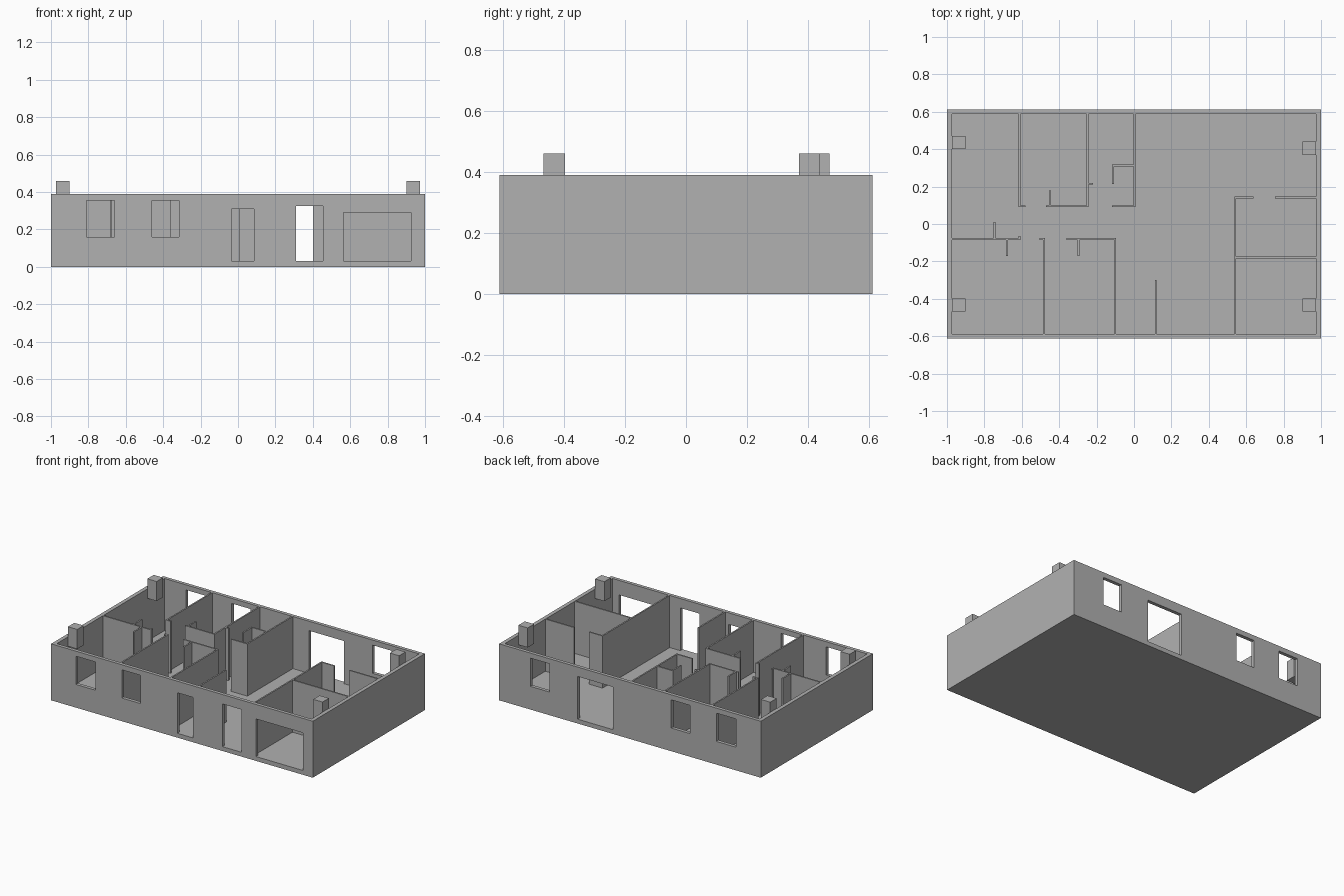
import bpy
import bmesh
from mathutils import Matrix, Vector

cube = bpy.data.objects.get("Cube")
if cube:
    bpy.data.objects.remove(cube, do_unlink=True)

# Single plain colour
grey = bpy.data.materials.new("plain_grey")
grey.use_nodes = True
colour = (0.44, 0.44, 0.44, 1)
grey.diffuse_color = colour
grey.node_tree.nodes["Principled BSDF"].inputs["Base Color"].default_value = colour

X, Y, TOP = 1.0, 0.612, 0.39      # outer half sizes and wall height
IX, IY, FLOOR = 0.973, 0.588, 0.03  # inner half sizes and floor level
T = 0.01                           # partition thickness


def boxes(name, spans):
    """One object made of boxes, each given as (x0, x1, y0, y1, z0, z1)."""
    bm = bmesh.new()
    for x0, x1, y0, y1, z0, z1 in spans:
        centre = Vector((x0 + x1, y0 + y1, z0 + z1)) / 2
        size = Matrix.Diagonal((x1 - x0, y1 - y0, z1 - z0, 1))
        bmesh.ops.create_cube(bm, size=1, matrix=Matrix.Translation(centre) @ size)
    mesh = bpy.data.meshes.new(name)
    bm.to_mesh(mesh)
    bm.free()
    mesh.materials.append(grey)
    obj = bpy.data.objects.new(name, mesh)
    bpy.context.collection.objects.link(obj)
    return obj


def cut(target, cutter):
    """Subtract the cutter from the target and discard it."""
    cutter.hide_render = True
    mod = target.modifiers.new("cut", "BOOLEAN")
    mod.operation = "DIFFERENCE"
    mod.solver = "EXACT"
    mod.object = cutter
    bpy.context.view_layer.objects.active = target
    bpy.ops.object.modifier_apply(modifier=mod.name)
    bpy.data.objects.remove(cutter, do_unlink=True)


def along_x(y, x0, x1):
    return (x0, x1, y - T / 2, y + T / 2, FLOOR, TOP)


def along_y(x, y0, y1):
    return (x - T / 2, x + T / 2, y0, y1, FLOOR, TOP)


# Outer walls with floor slab
shell = boxes("outer_walls_and_floor", [(-X, X, -Y, Y, 0, TOP)])
cut(shell, boxes("cavity_cutter", [(-IX, IX, -IY, IY, FLOOR, 1)]))

# Windows and doors: x range, z range
SILL, HEAD, DOOR = 0.16, 0.355, 0.325
front = [(-0.81, -0.66, SILL, HEAD), (-0.46, -0.315, SILL, HEAD),
         (-0.035, 0.085, FLOOR, 0.31), (0.31, 0.455, FLOOR, DOOR),
         (0.565, 0.925, FLOOR, 0.29)]
back = [(-0.81, -0.66, SILL, HEAD), (-0.46, -0.315, SILL, HEAD),
        (0.13, 0.4, FLOOR, DOOR), (0.615, 0.76, SILL, HEAD)]
for side, openings in ((-1, front), (1, back)):
    y0, y1 = sorted((side * (IY - 0.01), side * (Y + 0.05)))
    cut(shell, boxes("opening_cutter",
                     [(x0, x1, y0, y1, z0, z1) for x0, x1, z0, z1 in openings]))

# Partitions of the back rooms
boxes("back_room_walls", [
    along_y(-0.612, 0.09, IY), along_x(0.095, -0.612, -0.58),
    along_y(-0.248, 0.09, IY), along_x(0.095, -0.47, -0.248),
    along_x(0.215, -0.248, -0.22),
    along_y(0.003, 0.09, IY), along_x(0.095, -0.117, 0.003)])
boxes("closet_walls", [along_x(0.312, -0.117, 0.003), along_y(-0.113, 0.215, 0.312)])

# Partitions of the front rooms
boxes("front_room_walls", [
    along_x(-0.08, -IX, -0.607), along_y(-0.612, -0.085, -0.063),
    along_x(-0.08, -0.505, -0.48), along_y(-0.482, -IY, -0.075),
    along_x(-0.08, -0.36, -0.095), along_y(-0.1, -IY, -0.075)])
boxes("entry_wall", [along_y(0.116, -IY, -0.3)])

# Garage and utility room
boxes("garage_walls", [
    along_y(0.541, -IY, 0.146), along_x(-0.18, 0.541, IX),
    along_x(0.141, 0.541, 0.64), along_x(0.141, 0.755, IX)])

# Open door leaves
boxes("door_leaves", [
    along_y(-0.45, 0.09, 0.18), along_y(-0.745, -0.08, 0.012),
    along_y(-0.68, -0.17, -0.08), along_y(-0.296, -0.17, -0.08)])

# Posts on the end walls
posts = {"front_right_post": (-1, -0.432), "front_left_post": (1, -0.432),
         "back_right_post": (-1, 0.435), "back_left_post": (1, 0.405)}
for name, (side, y) in posts.items():
    x0, x1 = sorted((side * 0.902, side * IX))
    boxes(name, [(x0, x1, y - 0.035, y + 0.035, 0.325, 0.46)])
